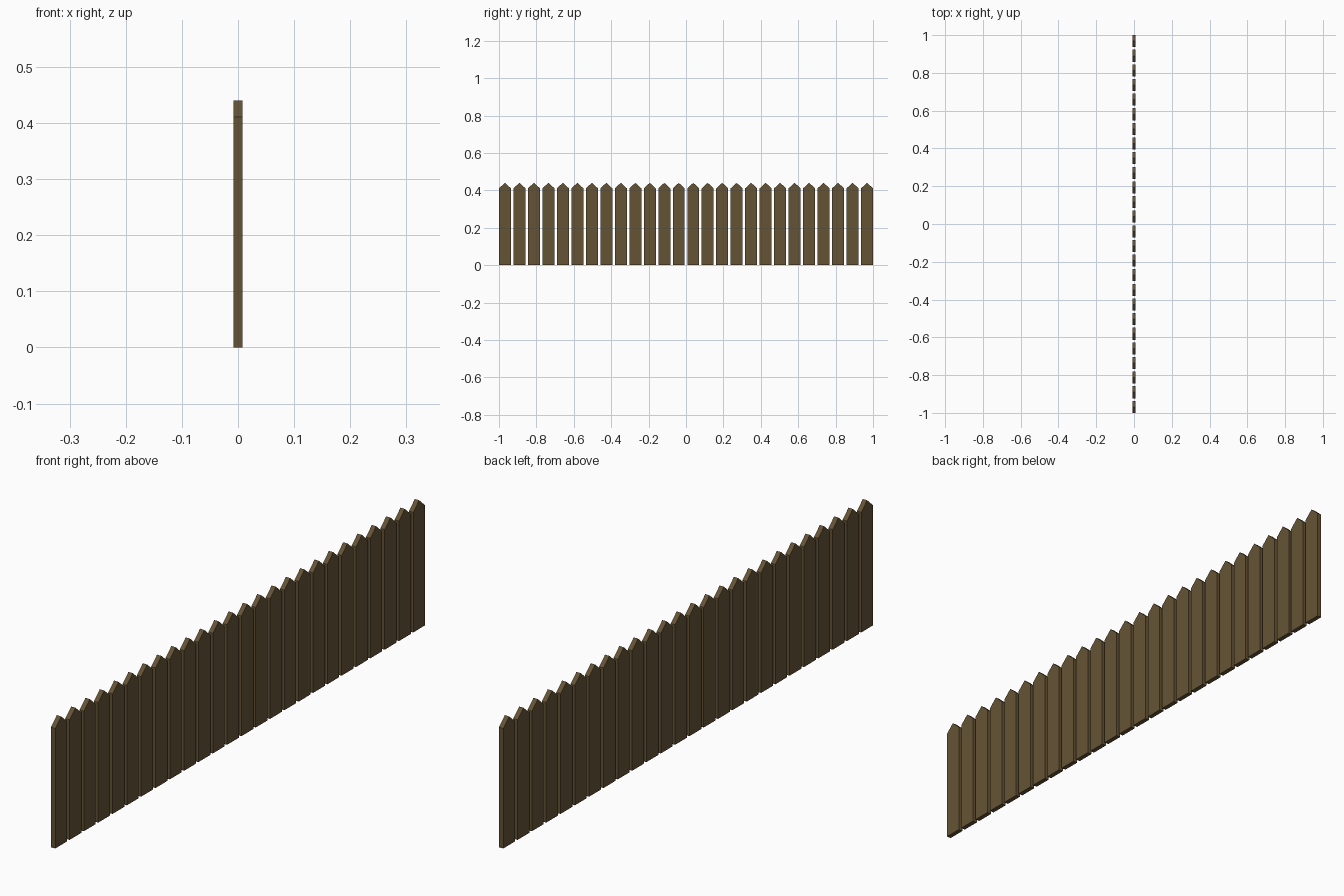
import bpy, bmesh

if "Cube" in bpy.data.objects:
    bpy.data.objects.remove(bpy.data.objects["Cube"])

COUNT, WIDTH, THICK = 26, 0.064, 0.0165
SHOULDER, PEAK = 0.411, 0.44

wood = bpy.data.materials.new("brown wood")
wood.diffuse_color = (0.13, 0.088, 0.036, 1)
wood.use_nodes = True
wood.node_tree.nodes["Principled BSDF"].inputs["Base Color"].default_value = wood.diffuse_color

# One pointed board: profile in the YZ plane, extruded along X
bm = bmesh.new()
h = WIDTH / 2
profile = [(-h, 0), (h, 0), (h, SHOULDER), (0, PEAK), (-h, SHOULDER)]
face = bm.faces.new([bm.verts.new((-THICK / 2, y, z)) for y, z in profile])
ext = bmesh.ops.extrude_face_region(bm, geom=[face])
bmesh.ops.translate(bm, vec=(THICK, 0, 0),
                    verts=[v for v in ext["geom"] if isinstance(v, bmesh.types.BMVert)])
bmesh.ops.recalc_face_normals(bm, faces=bm.faces)
mesh = bpy.data.meshes.new("picket")
bm.to_mesh(mesh)
bm.free()
mesh.materials.append(wood)

# Row of evenly spaced pickets
step = (2 - WIDTH) / (COUNT - 1)
for i in range(COUNT):
    ob = bpy.data.objects.new(f"picket_{i + 1}", mesh)
    ob.location.y = -1 + h + i * step
    bpy.context.collection.objects.link(ob)
